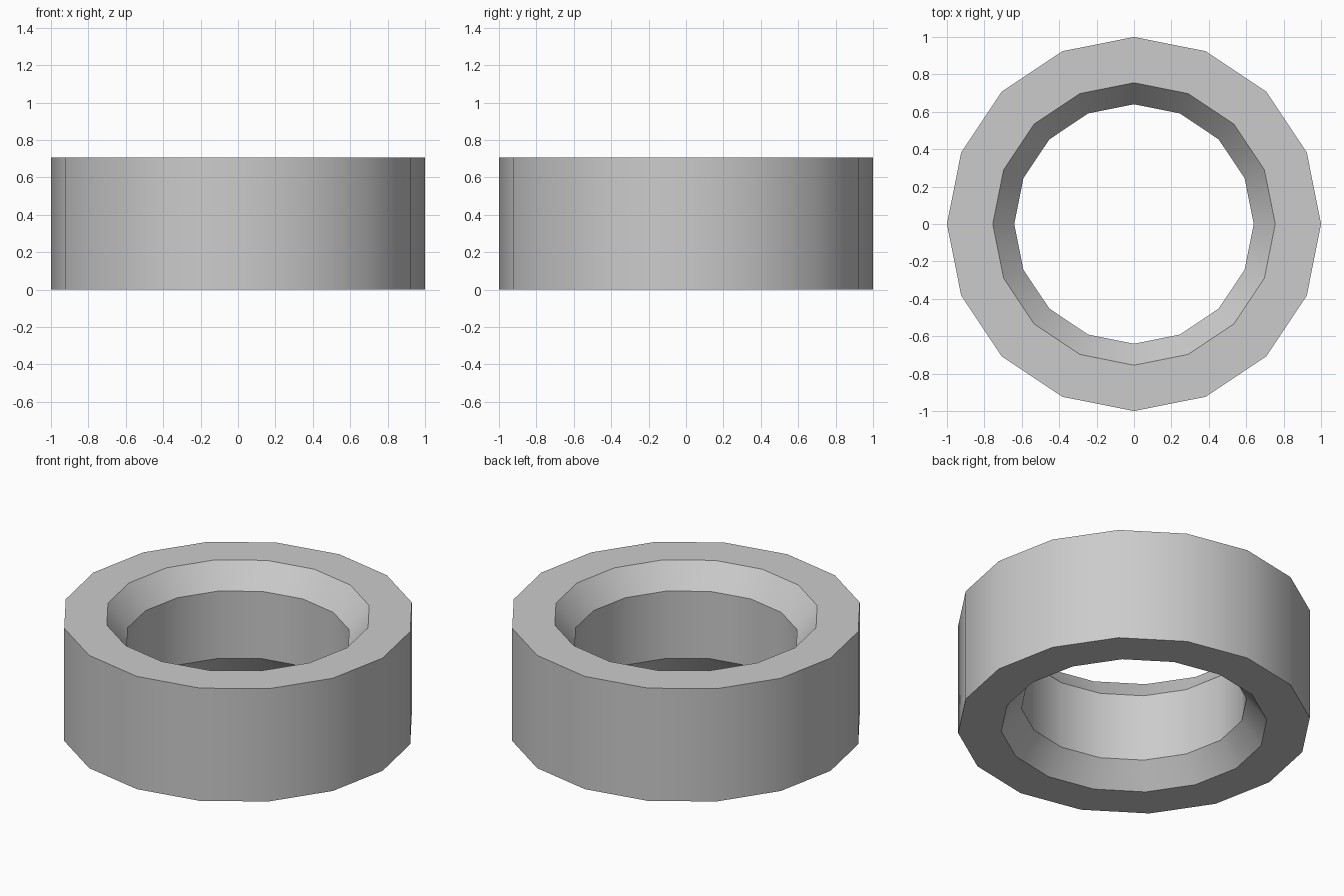
import bpy, bmesh
from math import cos, sin, tau, radians

if "Cube" in bpy.data.objects:
    bpy.data.objects.remove(bpy.data.objects["Cube"])

SIDES = 16
H = 0.705
CH = 0.142  # depth of the countersinks

# Ring cross-section (radius, height), counter-clockwise
profile = [(1.0, 0), (1.0, H), (0.755, H), (0.64, H - CH), (0.64, CH), (0.755, 0)]

# Ring body: sweep the profile round the z axis
bm = bmesh.new()
rings = [[bm.verts.new((r * cos(tau * i / SIDES), r * sin(tau * i / SIDES), z))
          for r, z in profile] for i in range(SIDES)]
n = len(profile)
for i in range(SIDES):
    a, b = rings[i], rings[(i + 1) % SIDES]
    for j in range(n):
        k = (j + 1) % n
        bm.faces.new((a[j], b[j], b[k], a[k]))
bmesh.ops.recalc_face_normals(bm, faces=bm.faces)

mesh = bpy.data.meshes.new("ring_body")
bm.to_mesh(mesh)
bm.free()
ring = bpy.data.objects.new("ring_body", mesh)
bpy.context.collection.objects.link(ring)

# Smooth walls with crisp rims
bpy.context.view_layer.objects.active = ring
ring.select_set(True)
bpy.ops.object.shade_smooth_by_angle(angle=radians(30))
